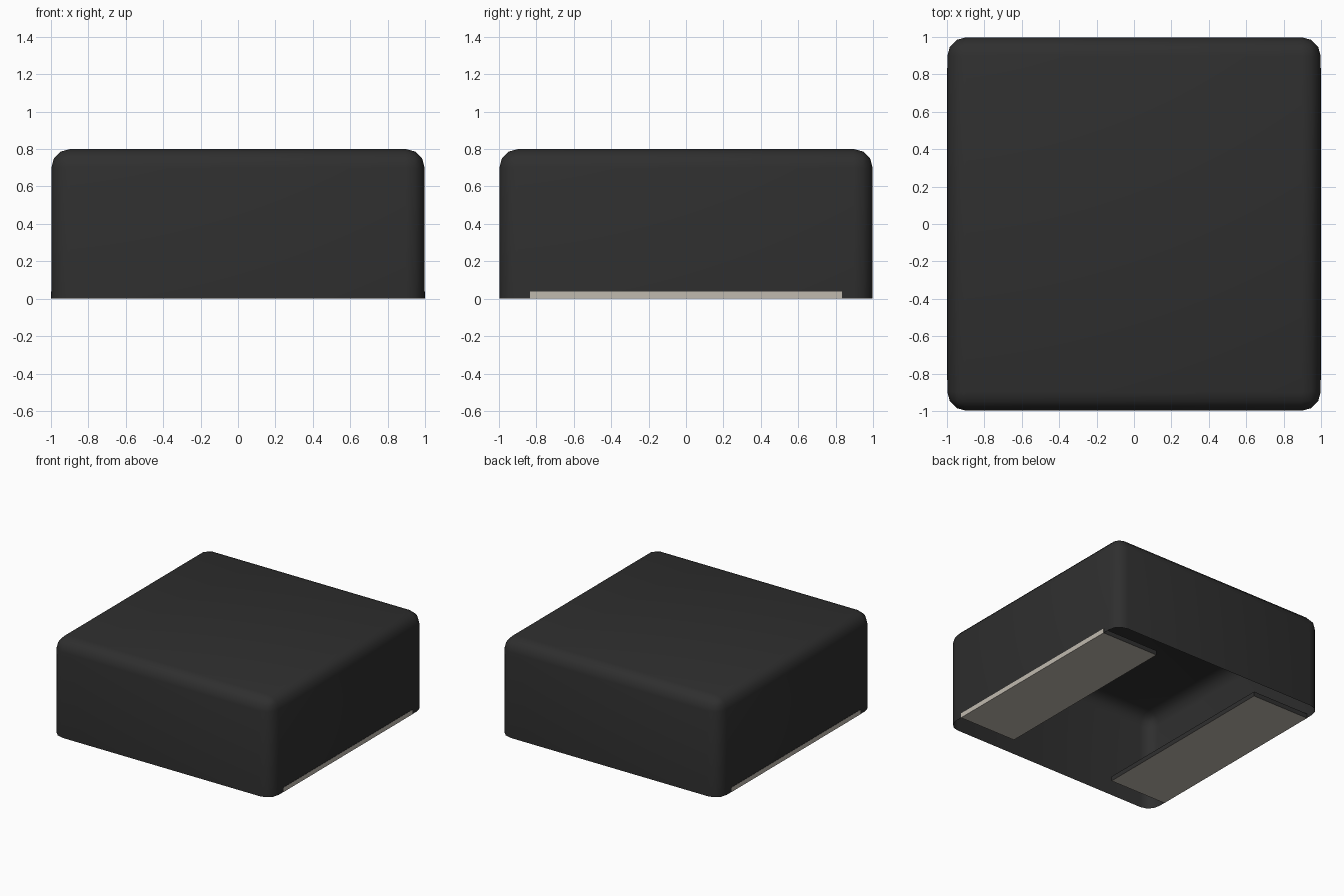
import bpy, bmesh

if "Cube" in bpy.data.objects:
    bpy.data.objects.remove(bpy.data.objects["Cube"], do_unlink=True)


def material(name, rgb):
    m = bpy.data.materials.new(name)
    m.use_nodes = True
    m.diffuse_color = (*rgb, 1)
    m.node_tree.nodes["Principled BSDF"].inputs["Base Color"].default_value = (*rgb, 1)
    return m


dark = material("dark_grey", (0.028, 0.028, 0.028))
beige = material("warm_beige", (0.53, 0.49, 0.43))


def box(bm, x0, x1, y0, y1, z0, z1):
    bmesh.ops.create_cube(bm, size=1)
    for v in bm.verts:
        v.co = ((x0 + x1) / 2 + v.co.x * (x1 - x0),
                (y0 + y1) / 2 + v.co.y * (y1 - y0),
                (z0 + z1) / 2 + v.co.z * (z1 - z0))


def finish(bm, name, mats):
    me = bpy.data.meshes.new(name)
    bm.to_mesh(me)
    bm.free()
    ob = bpy.data.objects.new(name, me)
    bpy.context.collection.objects.link(ob)
    for m in mats:
        me.materials.append(m)
    return ob


# Hollow rounded cover, open underneath
bm = bmesh.new()
box(bm, -0.998, 0.998, -0.998, 0.998, 0, 0.8)
bottom = [f for f in bm.faces if f.normal.z < -0.5]
bmesh.ops.delete(bm, geom=bottom, context='FACES')
edges = [e for e in bm.edges if not e.is_boundary]
bmesh.ops.bevel(bm, geom=edges, offset=0.1, offset_type='OFFSET',
                segments=3, profile=0.5, affect='EDGES')
cover = finish(bm, "cover_shell", [dark])
bpy.ops.object.select_all(action='DESELECT')
cover.select_set(True)
bpy.context.view_layer.objects.active = cover
bpy.ops.object.shade_smooth_by_angle(angle=0.7)

# Foot pads along both sides: pale underneath and outside, dark on the other sides
for side, name in ((1, "left_foot_pad"), (-1, "right_foot_pad")):
    bm = bmesh.new()
    x0, x1 = sorted((side * 0.48, side * 1.0))
    box(bm, x0, x1, -0.835, 0.835, 0, 0.038)
    bm.normal_update()
    for f in bm.faces:
        pale = f.normal.z < -0.5 or f.normal.x * side > 0.5
        f.material_index = 1 if pale else 0
    finish(bm, name, [dark, beige])
